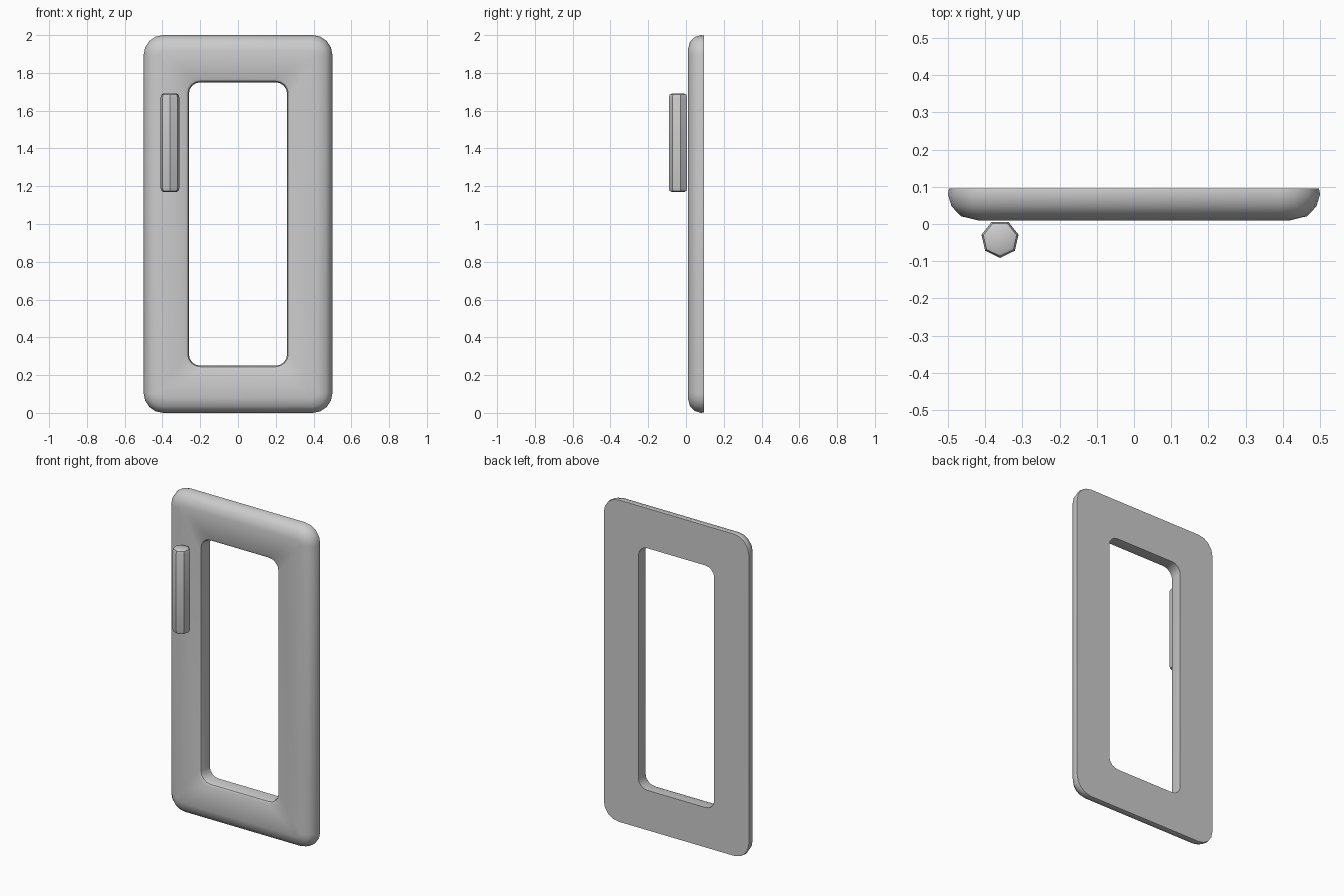
import bpy, bmesh, math

if "Cube" in bpy.data.objects:
    bpy.data.objects.remove(bpy.data.objects["Cube"], do_unlink=True)

grey = bpy.data.materials.new("plain grey")
grey.use_nodes = True
COLOUR = (0.6, 0.6, 0.6, 1)
grey.diffuse_color = COLOUR
grey.node_tree.nodes["Principled BSDF"].inputs["Base Color"].default_value = COLOUR


def finish(bm, name):
    bmesh.ops.recalc_face_normals(bm, faces=bm.faces)
    mesh = bpy.data.meshes.new(name)
    bm.to_mesh(mesh)
    bm.free()
    mesh.materials.append(grey)
    obj = bpy.data.objects.new(name, mesh)
    bpy.context.collection.objects.link(obj)
    bpy.ops.object.select_all(action="DESELECT")
    obj.select_set(True)
    bpy.context.view_layer.objects.active = obj
    bpy.ops.object.shade_smooth_by_angle(angle=math.radians(40))
    return obj


def rounded_ring(bm, half_w, half_h, radius, y, steps=4):
    """Loop of vertices around a rounded rectangle, centred at z = 1."""
    ring = []
    for quarter, (sx, sz) in enumerate([(1, 1), (-1, 1), (-1, -1), (1, -1)]):
        for i in range(steps + 1):
            a = math.pi / 2 * (quarter + i / steps)
            ring.append(bm.verts.new((sx * (half_w - radius) + radius * math.cos(a), y,
                                      1 + sz * (half_h - radius) + radius * math.sin(a))))
    return ring


# Door frame: profile swept from the back, over the rounded front, into the opening
bm = bmesh.new()
outer = [(0.003, 0.095), (0, 0.08), (0.01, 0.047), (0.035, 0.021), (0.08, 0.01)]
inner = [(0.018, 0.01), (0.006, 0.017), (0, 0.035), (0, 0.095)]
rings = [rounded_ring(bm, 0.5 - d, 1 - d, 0.105 - d, y) for d, y in outer]
rings += [rounded_ring(bm, 0.26 + d, 0.75 + d, 0.06 + d, y) for d, y in inner]
for k, ring in enumerate(rings):
    following = rings[(k + 1) % len(rings)]
    for i in range(len(ring)):
        j = (i + 1) % len(ring)
        bm.faces.new((ring[i], ring[j], following[j], following[i]))
finish(bm, "door_frame")

# Handle: seven-sided upright bar with softened ends
bm = bmesh.new()
SIDES = 7
levels = [(1.17, 0.036), (1.175, 0.046), (1.19, 0.051),
          (1.67, 0.051), (1.685, 0.046), (1.69, 0.036)]
loops = []
for z, r in levels:
    angles = [2 * math.pi * i / SIDES - math.pi / 2 for i in range(SIDES)]
    loops.append([bm.verts.new((-0.36 + r * math.cos(a), -0.04 + r * math.sin(a), z))
                  for a in angles])
for low, high in zip(loops, loops[1:]):
    for i in range(SIDES):
        j = (i + 1) % SIDES
        bm.faces.new((low[i], low[j], high[j], high[i]))
bm.faces.new(loops[0])
bm.faces.new(loops[-1])
handle = finish(bm, "handle")
bpy.ops.object.shade_smooth_by_angle(angle=math.radians(60))
